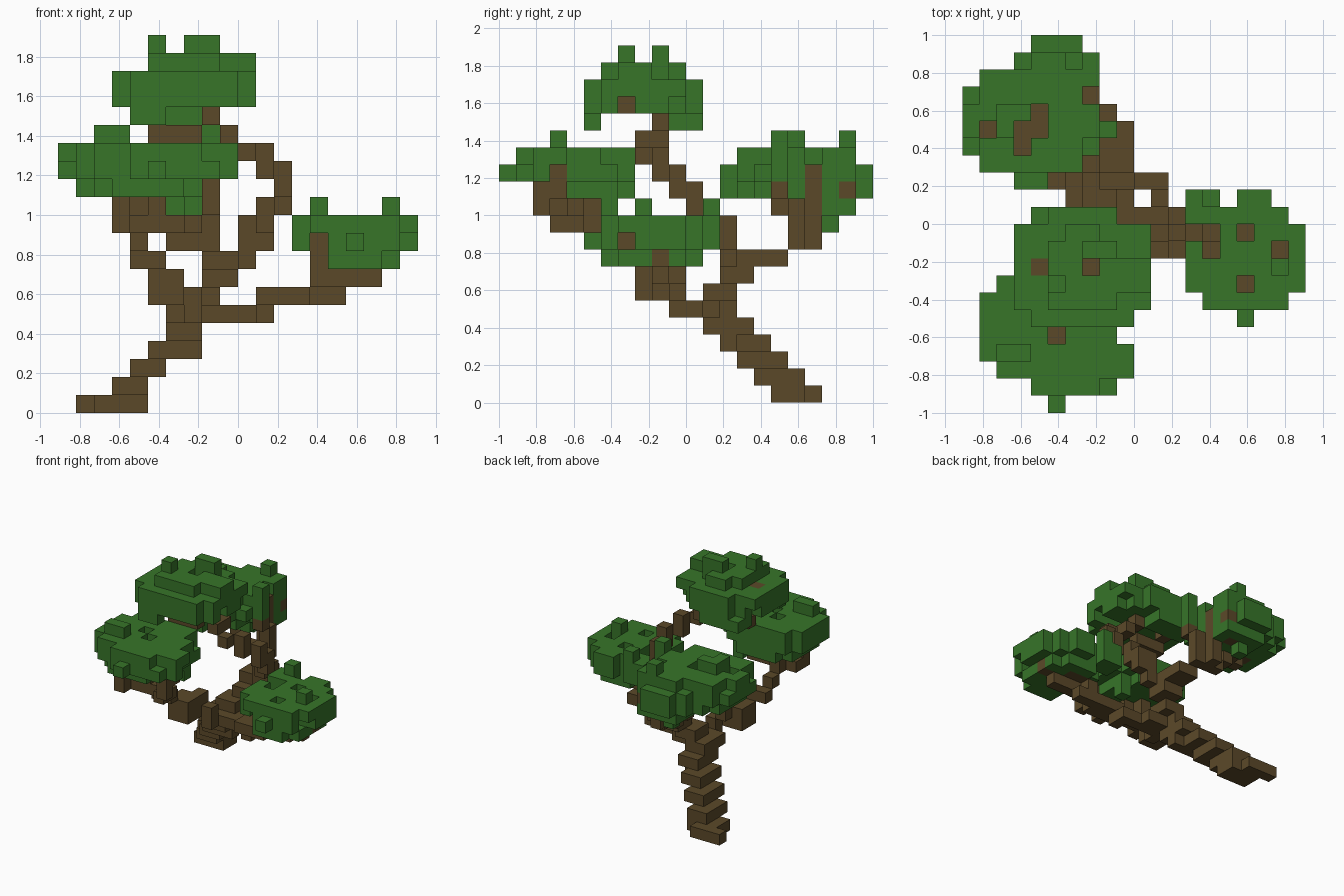
import bpy
import bmesh
from itertools import product
from mathutils import Vector

cube = bpy.data.objects.get("Cube")
if cube:
    bpy.data.objects.remove(cube, do_unlink=True)

UNIT = 2 / 22                      # edge of one block
ORIGIN = Vector((-10, -11, 0))     # grid corner, in blocks
tips = {}                          # height of each bare twig end, by grid column


def make_material(name, colour):
    material = bpy.data.materials.new(name)
    material.use_nodes = True
    material.diffuse_color = colour
    shader = material.node_tree.nodes["Principled BSDF"]
    shader.inputs["Base Color"].default_value = colour
    return material


def limb(*points):
    """Blocks along a bent line."""
    blocks = set(points)
    for start, end in zip(points, points[1:]):
        a, b = Vector(start), Vector(end)
        steps = int(max(abs(c) for c in b - a))
        for step in range(steps):
            blocks.add(tuple(round(c) for c in a.lerp(b, step / steps)))
    return blocks


def sprig(*points):
    """A limb whose last block stays bare of leaves on top."""
    tips[points[-1][:2]] = points[-1][2]
    return limb(*points)


def box(low, size=(1, 1, 1)):
    """Cuboid of blocks."""
    return set(product(*(range(c, c + n) for c, n in zip(low, size))))


def clump(centre, radii):
    """Squarish, rounded mass of blocks."""
    spans = (range(round(c - r), round(c + r) + 1) for c, r in zip(centre, radii))
    return {p for p in product(*spans)
            if sum(abs((q - c) / r) ** 3 for q, c, r in zip(p, centre, radii)) <= 1}


def build(name, blocks, material):
    """Mesh the outer faces of a set of blocks."""
    bm = bmesh.new()
    verts = {}
    for block in sorted(blocks):
        for axis, sign in product(range(3), (0, 1)):
            beside = list(block)
            beside[axis] += 2 * sign - 1
            if tuple(beside) in solid:
                continue
            loop = []
            for u, v in ((0, 0), (1, 0), (1, 1), (0, 1)):
                corner = list(block)
                corner[axis] += sign
                corner[(axis + 1) % 3] += u
                corner[(axis + 2) % 3] += v
                key = tuple(corner)
                if key not in verts:
                    verts[key] = bm.verts.new((Vector(key) + ORIGIN) * UNIT)
                loop.append(verts[key])
            bm.faces.new(loop if sign else loop[::-1])
    mesh = bpy.data.meshes.new(name)
    bm.to_mesh(mesh)
    bm.free()
    mesh.materials.append(material)
    bpy.context.collection.objects.link(bpy.data.objects.new(name, mesh))


# Leaning trunk: slabs stepping up and forward, with a foot and a crotch
trunk = box((1, 18, 0), (2, 1, 1)) | box((4, 16, 0), (1, 2, 1))
for layer in range(6):
    trunk |= box((round(2 + 0.9 * layer), 16 - layer, layer), (2, 3, 1))
trunk |= box((7, 11, 5), (3, 2, 1)) | box((7, 12, 6), (2, 2, 1)) | box((7, 13, 3))

# Low branch reaching to the left
left_branch = limb((9, 11, 5), (11, 11, 5), (11, 10, 5), (11, 10, 6), (15, 10, 6))
left_branch |= sprig((14, 10, 6), (14, 10, 7), (16, 10, 8), (16, 10, 9))
left_branch |= sprig((11, 9, 6), (13, 9, 6), (14, 9, 7), (17, 9, 7), (18, 9, 8))
left_branch |= sprig((14, 9, 7), (14, 9, 9))
left_branch |= sprig((15, 9, 7), (16, 7, 9))

# Branch reaching to the back
back_branch = box((8, 13, 7), (2, 2, 1)) | box((8, 14, 8), (2, 3, 1))
back_branch |= sprig((8, 16, 8), (8, 17, 9), (8, 17, 11)) | box((8, 16, 12))
back_branch |= sprig((8, 17, 9), (6, 17, 9), (4, 17, 11), (4, 17, 13))
back_branch |= sprig((7, 18, 9), (7, 18, 13))
back_branch |= limb((7, 18, 10), (6, 19, 11), (7, 20, 12))
back_branch |= sprig((4, 16, 11), (4, 16, 13)) | sprig((3, 16, 11), (3, 16, 13))
back_branch |= sprig((3, 16, 12), (1, 16, 13)) | sprig((3, 16, 12), (3, 15, 13))

# Branch reaching to the front
front_branch = box((5, 8, 6), (2, 2, 2)) | limb((7, 10, 5), (7, 10, 6), (6, 10, 7))
front_branch |= sprig((5, 8, 7), (5, 7, 8), (4, 7, 8), (4, 5, 10), (4, 5, 12))
front_branch |= sprig((3, 4, 10), (5, 4, 10), (5, 4, 12))
front_branch |= limb((5, 4, 10), (7, 4, 10), (7, 3, 10), (8, 2, 11), (8, 2, 12))
front_branch |= limb((3, 3, 10), (3, 3, 11)) | box((8, 3, 12), (1, 1, 2))

# Upper branch curling up and back over the middle
upper_branch = limb((9, 13, 7), (10, 13, 8), (10, 13, 10), (11, 13, 10), (11, 12, 11),
                    (12, 11, 11), (12, 11, 12), (12, 10, 12), (12, 10, 13), (11, 9, 13),
                    (11, 9, 14), (10, 8, 14), (9, 8, 15), (9, 9, 15))
upper_branch |= sprig((9, 9, 15), (8, 9, 16), (7, 8, 17), (7, 8, 18))
upper_branch |= limb((8, 9, 16), (7, 8, 15), (5, 8, 15)) | box((7, 7, 17))
upper_branch |= sprig((5, 8, 15), (5, 9, 16), (4, 8, 17), (4, 8, 18))
upper_branch |= limb((11, 13, 9), (11, 12, 10))

# Leaf clumps with a few loose blocks
left_leaves = clump((16, 8.5, 9.2), (3.3, 3.3, 1.7)) | box((16, 5, 9))
left_leaves |= box((13, 11, 9), (2, 2, 2)) | box((16, 12, 9), (2, 1, 2))
left_leaves |= box((14, 12, 11)) | box((18, 8, 11))

back_leaves = clump((3.5, 16.5, 13.2), (3.7, 3.1, 1.7)) | box((3, 13, 12), (2, 1, 2))
back_leaves |= clump((5.2, 18.8, 12.4), (2.4, 2.4, 2.2)) | box((2, 16, 15), (2, 2, 1))
back_leaves |= box((8, 16, 13), (1, 1, 3)) | box((6, 20, 15)) | box((5, 19, 10))

front_leaves = clump((4.4, 4.5, 13.2), (3.8, 3.2, 1.7)) | box((9, 2, 13), (1, 1, 2))
front_leaves |= clump((5.6, 2.9, 13.6), (3.2, 2.1, 1.2)) | box((8, 3, 14), (2, 1, 1))
front_leaves |= box((5, 0, 13)) | box((8, 1, 13)) | box((2, 3, 15), (2, 1, 1))
front_leaves |= box((7, 6, 11))

upper_leaves = clump((6.5, 7.9, 17.6), (3.9, 3.4, 1.55)) | box((8, 7, 19), (3, 2, 1))
upper_leaves |= box((4, 10, 16), (4, 2, 1)) | box((4, 5, 16), (2, 1, 1))
upper_leaves |= box((7, 9, 20), (2, 1, 1)) | box((5, 7, 19), (1, 1, 2))

wood = {"trunk": trunk, "left_branch": left_branch, "back_branch": back_branch,
        "front_branch": front_branch, "upper_branch": upper_branch}
leaves = {"left_leaves": left_leaves, "back_leaves": back_leaves,
          "front_leaves": front_leaves, "upper_leaves": upper_leaves}

# Twigs take the place of leaves, with gaps above the tips and beside some twigs
all_wood = set().union(*wood.values())
gaps = box((14, 5, 8), (1, 4, 2)) | box((17, 7, 9), (3, 1, 1))
gaps |= box((8, 7, 17), (3, 1, 1)) | box((13, 10, 7), (2, 1, 4))
for x, y in tips:
    gaps |= box((x, y, tips[x, y]), (1, 1, 4))
for name in leaves:
    leaves[name] = leaves[name] - all_wood - gaps
for name in wood:
    if name != "trunk":
        wood[name] = wood[name] - trunk
solid = all_wood.union(*leaves.values())

bark = make_material("bark brown", (0.105, 0.066, 0.022, 1))
foliage = make_material("leaf green", (0.038, 0.178, 0.022, 1))
for parts, material in ((wood, bark), (leaves, foliage)):
    for name, blocks in parts.items():
        build(name, blocks, material)
